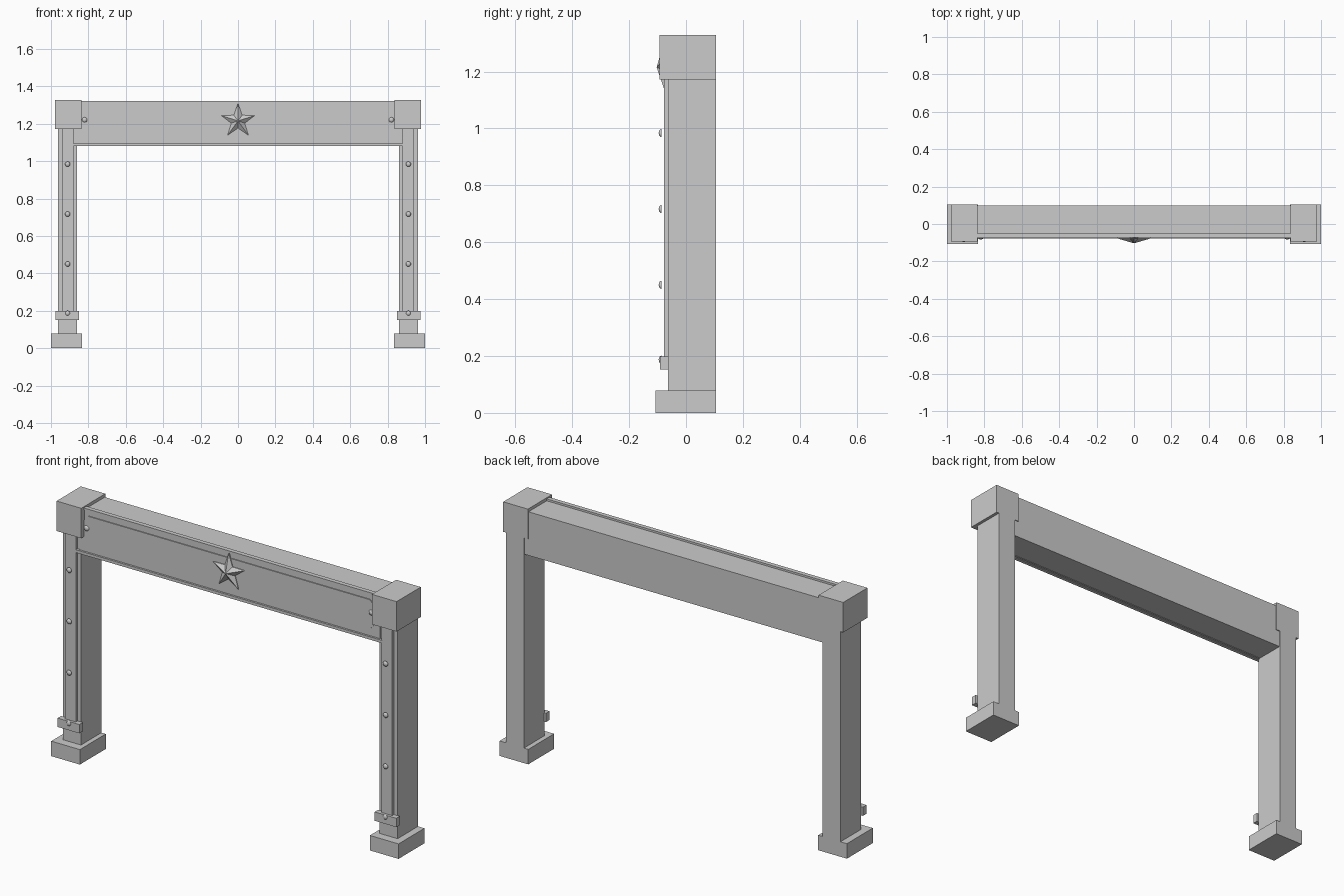
import bpy, bmesh, math
from mathutils import Matrix, Vector

cube = bpy.data.objects.get("Cube")
if cube:
    bpy.data.objects.remove(cube, do_unlink=True)

grey = bpy.data.materials.new("plain_grey")
grey.use_nodes = True
GREY = (0.6, 0.6, 0.6, 1)
grey.diffuse_color = GREY
grey.node_tree.nodes["Principled BSDF"].inputs["Base Color"].default_value = GREY

BACK = 0.105     # shared rear plane of posts, feet and caps
POST_X = 0.911   # post centre line


def finish(name, bm):
    bmesh.ops.recalc_face_normals(bm, faces=bm.faces)
    mesh = bpy.data.meshes.new(name)
    bm.to_mesh(mesh)
    bm.free()
    mesh.materials.append(grey)
    ob = bpy.data.objects.new(name, mesh)
    bpy.context.collection.objects.link(ob)
    return ob


def box(name, x, y, z):
    """Box from (min, max) pairs."""
    bm = bmesh.new()
    bmesh.ops.create_cube(bm, size=1)
    for v in bm.verts:
        v.co = [r[0] if c < 0 else r[1] for c, r in zip(v.co, (x, y, z))]
    return finish(name, bm)


def rivet(name, x, y, z, radius=0.014, depth=0.009):
    """Shallow dome facing the front, its flat side at y."""
    bm = bmesh.new()
    bmesh.ops.create_uvsphere(bm, u_segments=12, v_segments=8, radius=radius)
    cut = bmesh.ops.bisect_plane(bm, geom=bm.verts[:] + bm.edges[:] + bm.faces[:],
                                 plane_co=(0, 0, 0), plane_no=(0, 0, 1), clear_inner=True)
    rim = [e for e in bm.edges if e.is_boundary]
    bmesh.ops.holes_fill(bm, edges=rim)
    bm.transform(Matrix.Translation((x, y, z)) @ Matrix.Rotation(math.pi / 2, 4, 'X')
                 @ Matrix.Diagonal((1, 1, depth / radius, 1)))
    ob = finish(name, bm)
    for p in ob.data.polygons:
        p.use_smooth = len(p.vertices) < 5
    return ob


def plate(name, outline, y_front, y_back):
    """Extrude an (x, z) outline between two depths."""
    bm = bmesh.new()
    face = bm.faces.new([bm.verts.new((x, y_back, z)) for x, z in outline])
    new = bmesh.ops.extrude_face_region(bm, geom=[face], use_keep_orig=True)["geom"]
    moved = [g for g in new if isinstance(g, bmesh.types.BMVert)]
    bmesh.ops.translate(bm, verts=moved, vec=(0, y_front - y_back, 0))
    return finish(name, bm)


# Posts with feet, caps, front strips, straps and rivets
for side, s in (("left", 1), ("right", -1)):
    def span(a, b):
        return tuple(sorted((s * a, s * b)))
    box(side + "_foot", span(0.835, 1.0), (-0.108, BACK), (0, 0.078))
    box(side + "_post", span(0.86, 0.963), (-0.063, BACK), (0.07, 1.18))
    box(side + "_cap", span(0.837, 0.979), (-0.094, BACK), (1.172, 1.328))
    box(side + "_front_strip", span(0.88, 0.942), (-0.077, -0.06), (0.19, 1.18))
    box(side + "_ankle_strap", span(0.85, 0.975), (-0.091, -0.062), (0.152, 0.198))
    for i, z in enumerate((0.187, 0.45, 0.717, 0.984)):
        rivet(f"{side}_post_rivet_{i + 1}", s * POST_X, -0.087, z)
    rivet(side + "_beam_rivet", s * 0.82, -0.074, 1.221)

# Crossbeam with front board and thin rails
box("beam", (-0.87, 0.87), (-0.052, 0.1), (1.085, 1.312))
box("beam_front_board", (-0.865, 0.865), (-0.068, -0.05), (1.083, 1.322))
box("beam_top_rail", (-0.85, 0.85), (-0.073, -0.06), (1.312, 1.322))
box("beam_bottom_rail", (-0.883, 0.883), (-0.078, -0.06), (1.08, 1.095))

# Raised panel with clipped corners
hw, low, high, clip = 0.845, 1.133, 1.285, 0.035
plate("beam_panel",
      [(-hw + clip, low), (hw - clip, low), (hw, low + clip), (hw, high - clip),
       (hw - clip, high), (-hw + clip, high), (-hw, high - clip), (-hw, low + clip)],
      -0.073, -0.06)

# Faceted five-pointed star
bm = bmesh.new()
centre = Vector((0, -0.07, 1.215))
rim = []
for i in range(10):
    r = 0.038 if i % 2 else 0.095
    a = math.pi * i / 5
    rim.append(bm.verts.new(centre + Vector((r * math.sin(a), -0.007, r * math.cos(a)))))
base = [bm.verts.new((v.co.x, -0.07, v.co.z)) for v in rim]
tip = bm.verts.new((0, -0.103, centre.z))
for i in range(10):
    j = (i + 1) % 10
    bm.faces.new((rim[i], rim[j], tip))
    bm.faces.new((base[i], base[j], rim[j], rim[i]))
bm.faces.new(base)
finish("star", bm)
